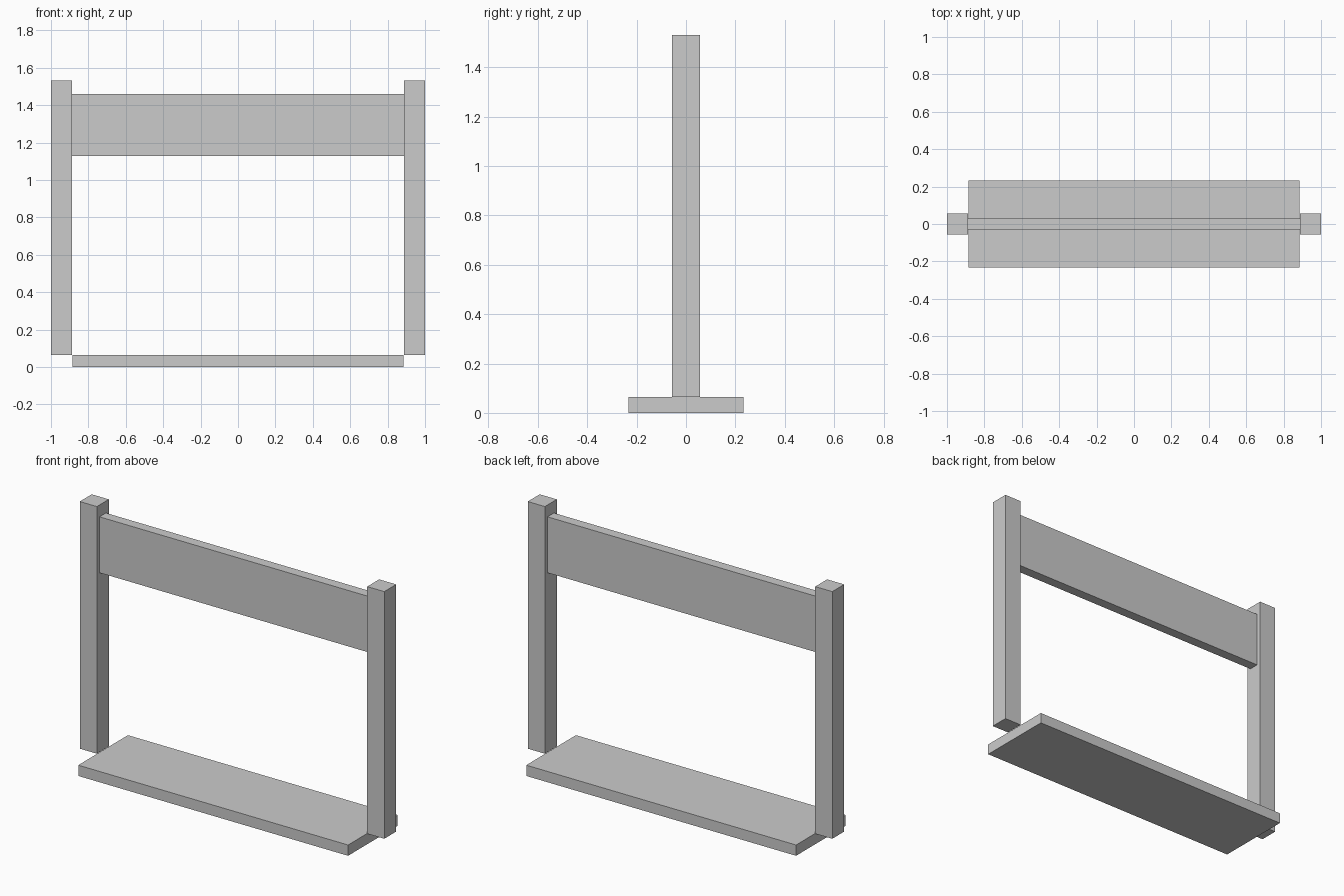
import bpy

if "Cube" in bpy.data.objects:
    bpy.data.objects.remove(bpy.data.objects["Cube"])


def box(name, x, y, z):
    """Axis-aligned box from (min, max) ranges."""
    ranges = (x, y, z)
    bpy.ops.mesh.primitive_cube_add(size=1, location=[(a + b) / 2 for a, b in ranges])
    ob = bpy.context.object
    ob.name = name
    ob.scale = [b - a for a, b in ranges]
    bpy.ops.object.transform_apply(location=False, rotation=False, scale=True)
    return ob


# Flat plank on the ground
box("base_plank", (-0.886, 0.886), (-0.233, 0.233), (0, 0.064))

# Upright posts, starting level with the plank top
for side, s in (("left", -1), ("right", 1)):
    box(side + "_post", sorted((s * 0.888, s * 1.0)), (-0.056, 0.056), (0.064, 1.531))

# Upper board spanning the posts
box("upper_board", (-0.892, 0.892), (-0.03, 0.03), (1.128, 1.46))
